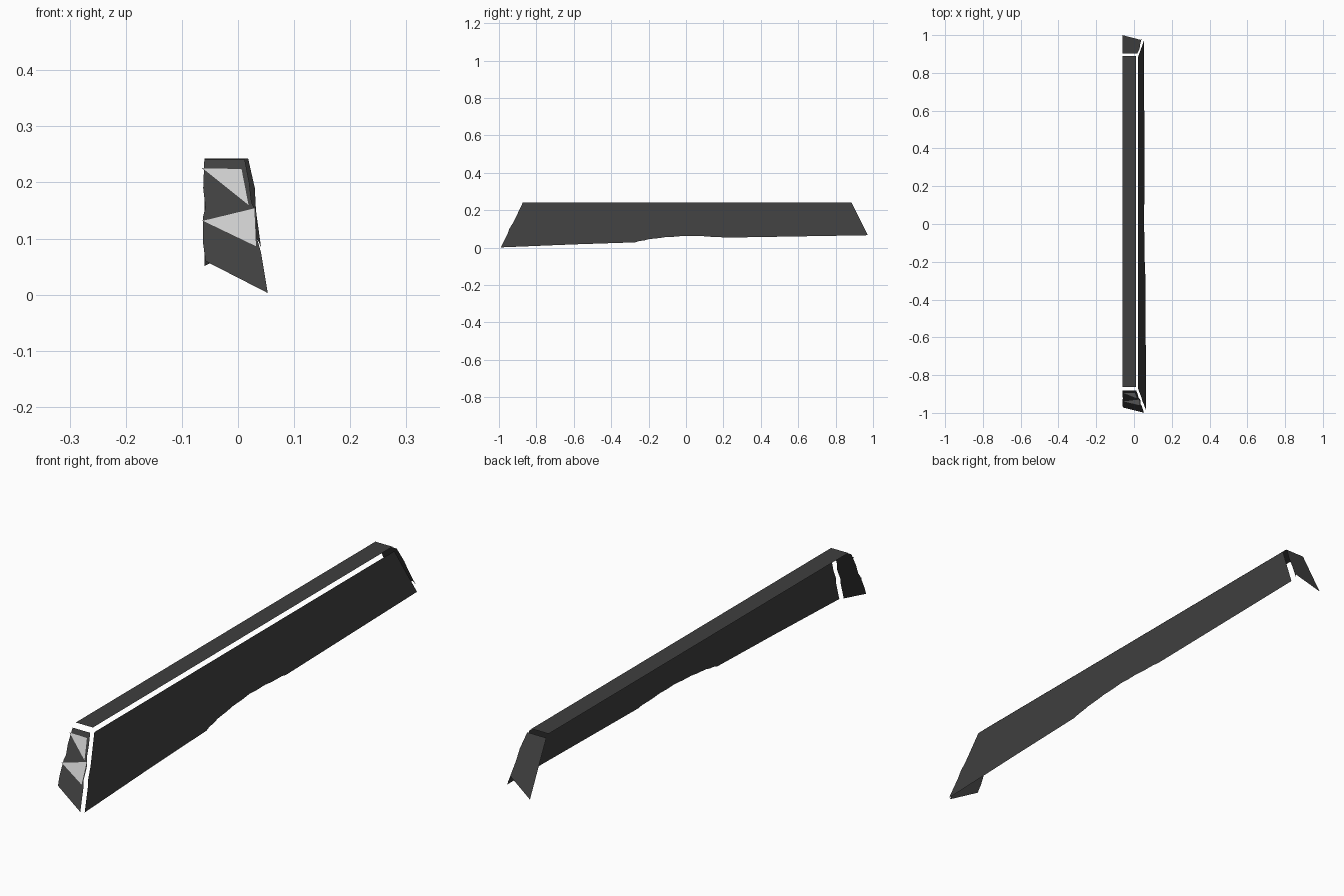
import bpy, bmesh
from mathutils import Vector


def material(name, v):
    m = bpy.data.materials.new(name)
    m.diffuse_color = (v, v, v, 1)
    return m


dark = material("dark_sheet", 0.05)
light = material("light_chip", 0.55)


def sheet(name, outline, to3d, facing, mat):
    """Thin flat panel from a 2D outline, oriented toward 'facing'."""
    bm = bmesh.new()
    f = bm.faces.new([bm.verts.new(to3d(a, b)) for a, b in outline])
    f.normal_update()
    if f.normal.dot(Vector(facing)) < 0:
        f.normal_flip()
    bmesh.ops.triangulate(bm, faces=[f])
    me = bpy.data.meshes.new(name)
    bm.to_mesh(me)
    bm.free()
    me.materials.append(mat)
    ob = bpy.data.objects.new(name, me)
    bpy.context.collection.objects.link(ob)
    return ob


# slanted planes of the side and the two ends
def side(y, z):
    return (0.022 + (0.24 - z) * 0.179, y, z)


def front(x, z):
    return (x, -0.883 - (0.24 - z) * 0.49, z)


def back(x, z):
    return (x, 0.905 + (0.24 - z) * 0.50, z)


# top strip
sheet("top_strip", [(-0.06, -0.864), (0.01, -0.864), (0.01, 0.89), (-0.06, 0.89)],
      lambda x, y: (x, y, 0.253), (0, 0, 1), dark)

# long side panel with worn lower edge
sheet("side_panel", [
    (-0.872, 0.242), (0.885, 0.242), (0.93, 0.15), (0.972, 0.066),
    (0.2, 0.053), (0.18, 0.057), (0.12, 0.058), (0.08, 0.062), (0.03, 0.061),
    (-0.01, 0.063), (-0.06, 0.058), (-0.11, 0.056), (-0.14, 0.051),
    (-0.2, 0.045), (-0.22, 0.039), (-0.25, 0.035), (-0.27, 0.028),
    (-0.6, 0.017), (-0.99, 0.001), (-0.953, 0.075), (-0.945, 0.1), (-0.92, 0.14)],
    side, (1, 0, 0), dark)

# end panels with ragged edges and slanting lower cuts
sheet("front_end_panel", [
    (-0.06, 0.241), (0.012, 0.241), (0.02, 0.2), (0.024, 0.165), (0.033, 0.145),
    (0.034, 0.1), (0.041, 0.075), (0.053, 0.003), (-0.058, 0.06), (-0.062, 0.09),
    (-0.062, 0.14), (-0.058, 0.155), (-0.062, 0.19)],
    front, (0, -1, 0), dark)
sheet("back_end_panel", [
    (-0.06, 0.243), (0.018, 0.243), (0.03, 0.19), (0.032, 0.15),
    (0.041, 0.085), (0.034, 0.1), (-0.06, 0.051)],
    back, (0, 1, 0), dark)

# pale triangular chips on the front end
chips = [[(-0.065, 0.226), (0.007, 0.225), (0.02, 0.158)],
         [(-0.065, 0.132), (0.03, 0.155), (0.033, 0.085)]]
for i, c in enumerate(chips):
    sheet(f"front_chip_{i + 1}", c,
          lambda x, z: Vector(front(x, z)) + Vector((0, -0.004, 0)), (0, -1, 0), light)
